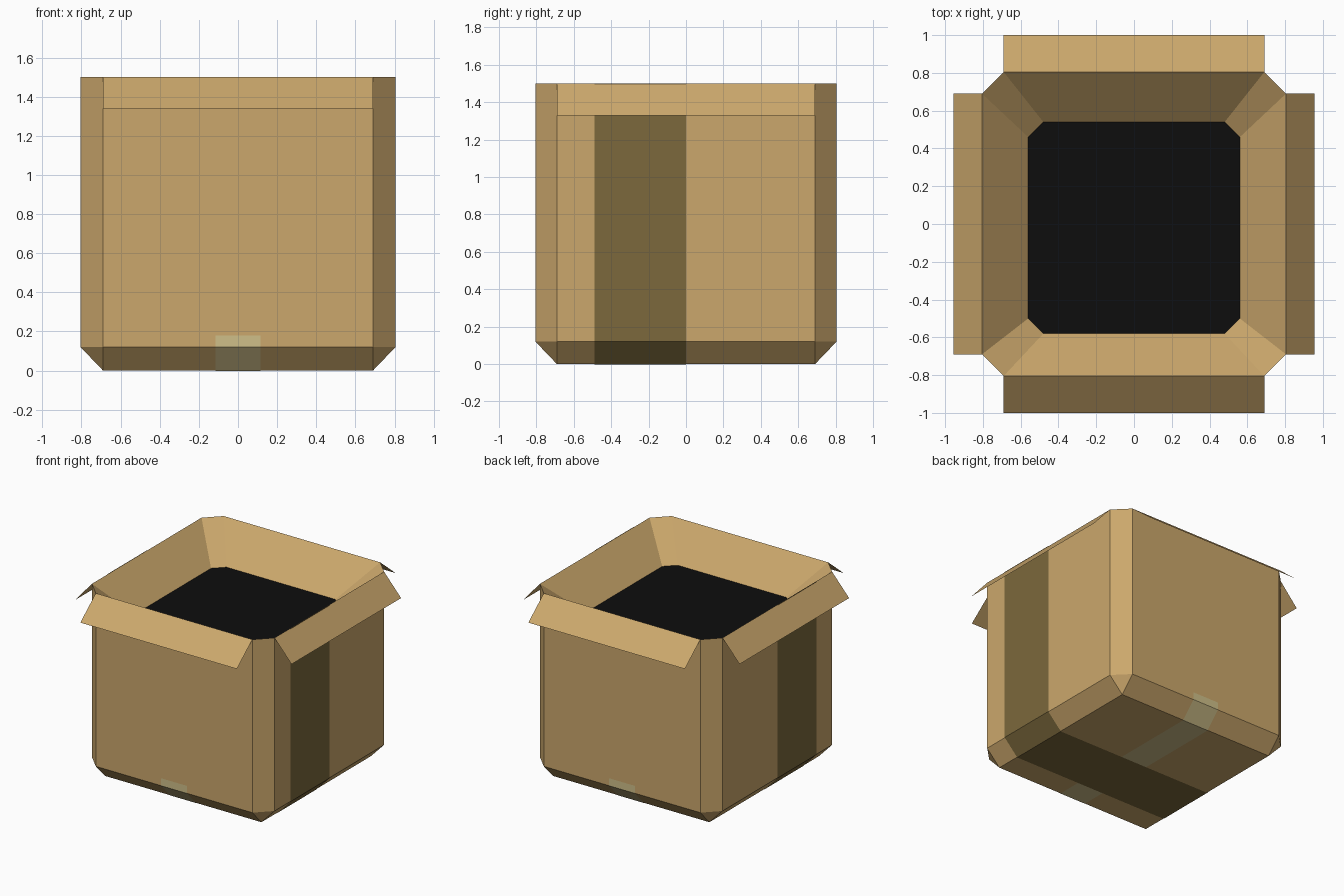
import bpy, bmesh

if "Cube" in bpy.data.objects:
    bpy.data.objects.remove(bpy.data.objects["Cube"])

def material(name, rgb):
    m = bpy.data.materials.new(name)
    m.diffuse_color = (*rgb, 1)
    m.use_nodes = True
    m.node_tree.nodes["Principled BSDF"].inputs["Base Color"].default_value = m.diffuse_color
    return m

CARD = material("cardboard", (0.60, 0.39, 0.15))
DARK = material("dark_band", (0.20, 0.14, 0.045))
TAPE = material("pale_tape", (0.62, 0.52, 0.25))
BLACK = material("black_inside", (0.004, 0.004, 0.004))

IN, OUT, TOP, CH = 0.69, 0.805, 1.50, 0.12   # flat half width, full half width, rim, chamfer

def make_object(name, bm, *mats):
    me = bpy.data.meshes.new(name)
    bm.to_mesh(me)
    bm.free()
    for m in mats:
        me.materials.append(m)
    ob = bpy.data.objects.new(name, me)
    bpy.context.collection.objects.link(ob)
    return ob

def octagon(bm, half, cut, z, cy=0.0):
    a, b = half, half - cut
    pts = [(b, -a), (a, -b), (a, b), (b, a), (-b, a), (-a, b), (-a, -b), (-b, -a)]
    return [bm.verts.new((x, y + cy, z)) for x, y in pts]

def sheet(name, path, lo, hi, along, mat):
    # strip following a 2D path (u, z), spanning lo..hi on the other axis
    bm = bmesh.new()
    rows = []
    for u, z in path:
        rows.append([bm.verts.new((u, w, z) if along == "x" else (w, u, z)) for w in (lo, hi)])
    for r, s in zip(rows, rows[1:]):
        f = (r[0], s[0], s[1], r[1])
        bm.faces.new(f if along == "x" else f[::-1])
    return make_object(name, bm, mat)

# Box body: bevelled base, walls, sloping inner walls and black filling
bm = bmesh.new()
rings = [octagon(bm, IN, 0, 0), octagon(bm, OUT, OUT - IN, CH),
         octagon(bm, OUT, OUT - IN, TOP), octagon(bm, 0.56, 0.08, 1.25, -0.02)]
for a, b in zip(rings, rings[1:]):
    for i in range(8):
        j = (i + 1) % 8
        bm.faces.new((a[i], a[j], b[j], b[i]))
bm.faces.new(rings[-1]).material_index = 1
bm.faces.new(rings[0][::-1])
bmesh.ops.remove_doubles(bm, verts=bm.verts[:], dist=0.0001)
bmesh.ops.recalc_face_normals(bm, faces=bm.faces[:])
make_object("box_body", bm, CARD, BLACK)

# Four open flaps folded outwards
for s, fb, lr in ((1, "back", "right"), (-1, "front", "left")):
    for name, along, reach, drop in ((fb, "y", 1.0, 1.34), (lr, "x", 0.955, 1.33)):
        path = [(s * OUT, TOP), (s * reach, drop)][::s]
        sheet(name + "_flap", path, -IN, IN, along, CARD)

# Dark band round both sides and the bottom, pale tape over the bottom seam
def wrap(top, e):
    half = [(OUT + e, top), (OUT + e, CH), (IN, -e), ]
    return [(-u, z) for u, z in half] + half[::-1]

sheet("dark_band", wrap(TOP, 0.003), -0.49, 0.0, "x", DARK)
sheet("bottom_tape", wrap(0.18, 0.0015), -0.115, 0.115, "y", TAPE)
bottom = [o for o in bpy.data.objects if o.name in ("dark_band", "bottom_tape")]
for o in bottom:
    # keep bands facing outwards
    b = bmesh.new()
    b.from_mesh(o.data)
    b.normal_update()
    low = min(b.faces, key=lambda f: f.calc_center_median().z)
    if low.normal.z > 0:
        bmesh.ops.reverse_faces(b, faces=b.faces[:])
    b.to_mesh(o.data)
    b.free()
